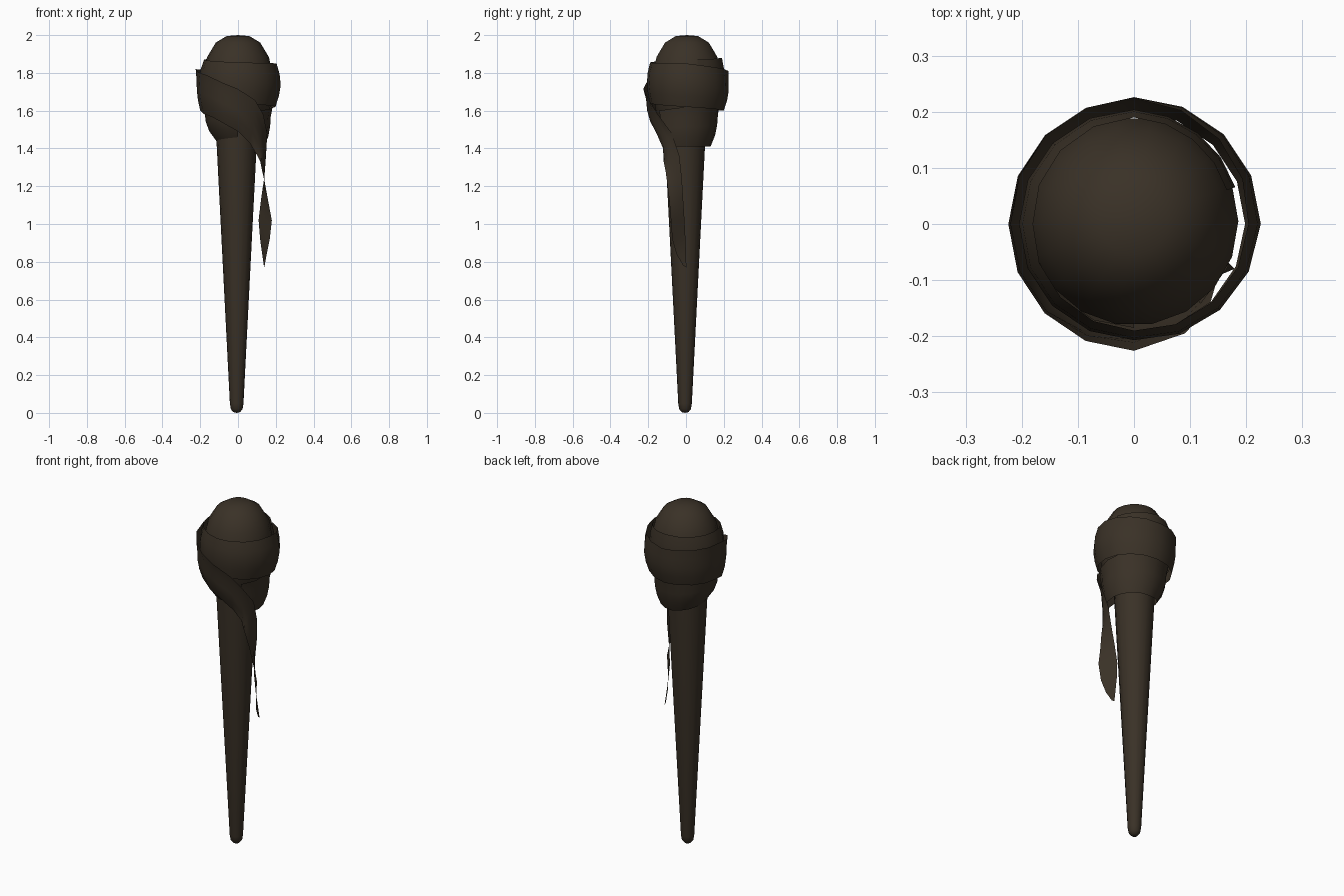
import bpy, bmesh, math
from mathutils import Vector

if "Cube" in bpy.data.objects:
    bpy.data.objects.remove(bpy.data.objects["Cube"])

cloth = bpy.data.materials.new("dark_brown")
cloth.diffuse_color = (0.042, 0.031, 0.020, 1)
cloth.use_nodes = True
cloth.node_tree.nodes["Principled BSDF"].inputs["Base Color"].default_value = cloth.diffuse_color


def finish(name, bm, angle):
    me = bpy.data.meshes.new(name)
    bm.to_mesh(me)
    bm.free()
    me.materials.append(cloth)
    ob = bpy.data.objects.new(name, me)
    bpy.context.collection.objects.link(ob)
    bpy.ops.object.select_all(action='DESELECT')
    ob.select_set(True)
    bpy.context.view_layer.objects.active = ob
    bpy.ops.object.shade_smooth_by_angle(angle=math.radians(angle))
    return ob


def lathe(name, profile, sides, cx=0, cy=0):
    """Spin an (r, z) profile around a vertical axis."""
    bm = bmesh.new()
    vs = [bm.verts.new((r, 0, z)) for r, z in profile]
    es = [bm.edges.new(p) for p in zip(vs, vs[1:])]
    bmesh.ops.spin(bm, geom=vs + es, cent=(0, 0, 0), axis=(0, 0, 1),
                   angle=math.tau, steps=sides, use_duplicate=False)
    bmesh.ops.remove_doubles(bm, verts=bm.verts, dist=0.0005)
    bmesh.ops.recalc_face_normals(bm, faces=bm.faces)
    bmesh.ops.translate(bm, verts=bm.verts, vec=(cx, cy, 0))
    return finish(name, bm, 50)


def wrap_rows(keys, step=20):
    """Cloth cross-sections; key = angle, z_top, z_bottom, r_top, r_mid, r_bottom."""
    rows = []
    for a, b in zip(keys, keys[1:]):
        n = max(1, round((b[0] - a[0]) / step))
        for i in range(n):
            rows.append([p + (q - p) * i / n for p, q in zip(a, b)])
    rows.append(keys[-1])
    out = []
    for ang, zt, zb, rt, rm, rb in rows:
        c, s = math.cos(math.radians(ang)), math.sin(math.radians(ang))
        zm = (zt + zb) / 2
        pts = [(rt, zt), ((rt + 3 * rm) / 4, (zt + zm) / 2), (rm, zm),
               ((rb + 2 * rm) / 3, (zb + zm) / 2), (rb, zb)]
        out.append([Vector((r * c, r * s, z)) for r, z in pts])
    return out


def ribbon(name, rows):
    bm = bmesh.new()
    grid = [[bm.verts.new(p) for p in row] for row in rows]
    for r0, r1 in zip(grid, grid[1:]):
        for j in range(len(r0) - 1):
            bm.faces.new((r0[j], r0[j + 1], r1[j + 1], r1[j]))
    return finish(name, bm, 60)


# Tapered handle with rounded foot
lathe("handle", [(0, 0), (0.018, 0.004), (0.031, 0.02), (0.036, 0.05),
                 (0.107, 1.44), (0.11, 1.52)], 16, -0.007, -0.005)

# Padded head
lathe("head", [(0, 2.0), (0.06, 1.995), (0.118, 1.96), (0.163, 1.885),
               (0.186, 1.79), (0.186, 1.70), (0.165, 1.59), (0.105, 1.46)],
      18, 0, 0.005)

# Lower conical wrap around the neck
ribbon("neck_wrap", wrap_rows([
    (-50, 1.60, 1.41, 0.185, 0.172, 0.150),
    (0, 1.62, 1.41, 0.183, 0.170, 0.140),
    (90, 1.64, 1.41, 0.182, 0.165, 0.130),
    (180, 1.65, 1.44, 0.188, 0.172, 0.115),
    (270, 1.65, 1.46, 0.185, 0.165, 0.118)]))

# Long wrap: inner turn, outer turn, then diagonal drop across the front
rows = wrap_rows([
    (20, 1.87, 1.65, 0.176, 0.192, 0.186),
    (90, 1.88, 1.66, 0.190, 0.204, 0.192),
    (180, 1.87, 1.65, 0.180, 0.205, 0.196),
    (270, 1.855, 1.64, 0.190, 0.207, 0.192),
    (360, 1.85, 1.62, 0.204, 0.226, 0.198),
    (450, 1.81, 1.60, 0.224, 0.226, 0.200),
    (540, 1.82, 1.60, 0.224, 0.218, 0.200),
    (585, 1.785, 1.565, 0.225, 0.218, 0.190),
    (630, 1.715, 1.49, 0.226, 0.206, 0.160),
    (655, 1.655, 1.43, 0.215, 0.190, 0.145),
    (672, 1.58, 1.37, 0.200, 0.175, 0.146)])

# Twisting loose tail, each key a pair of edge points (upper/rear, lower/front)
for a, b in [((0.155, -0.075, 1.48), (0.118, -0.118, 1.33)),
             ((0.148, -0.035, 1.36), (0.128, -0.108, 1.28)),
             ((0.138, -0.022, 1.24), (0.142, -0.100, 1.22)),
             ((0.122, -0.015, 1.13), (0.160, -0.088, 1.12)),
             ((0.109, -0.008, 1.02), (0.179, -0.080, 1.02)),
             ((0.117, -0.003, 0.92), (0.168, -0.073, 0.92)),
             ((0.128, 0.000, 0.84), (0.152, -0.050, 0.84)),
             ((0.138, 0.002, 0.77), (0.141, -0.015, 0.78))]:
    a, b = Vector(a), Vector(b)
    rows.append([a.lerp(b, t / 4) for t in range(5)])
ribbon("long_wrap_and_tail", rows)
